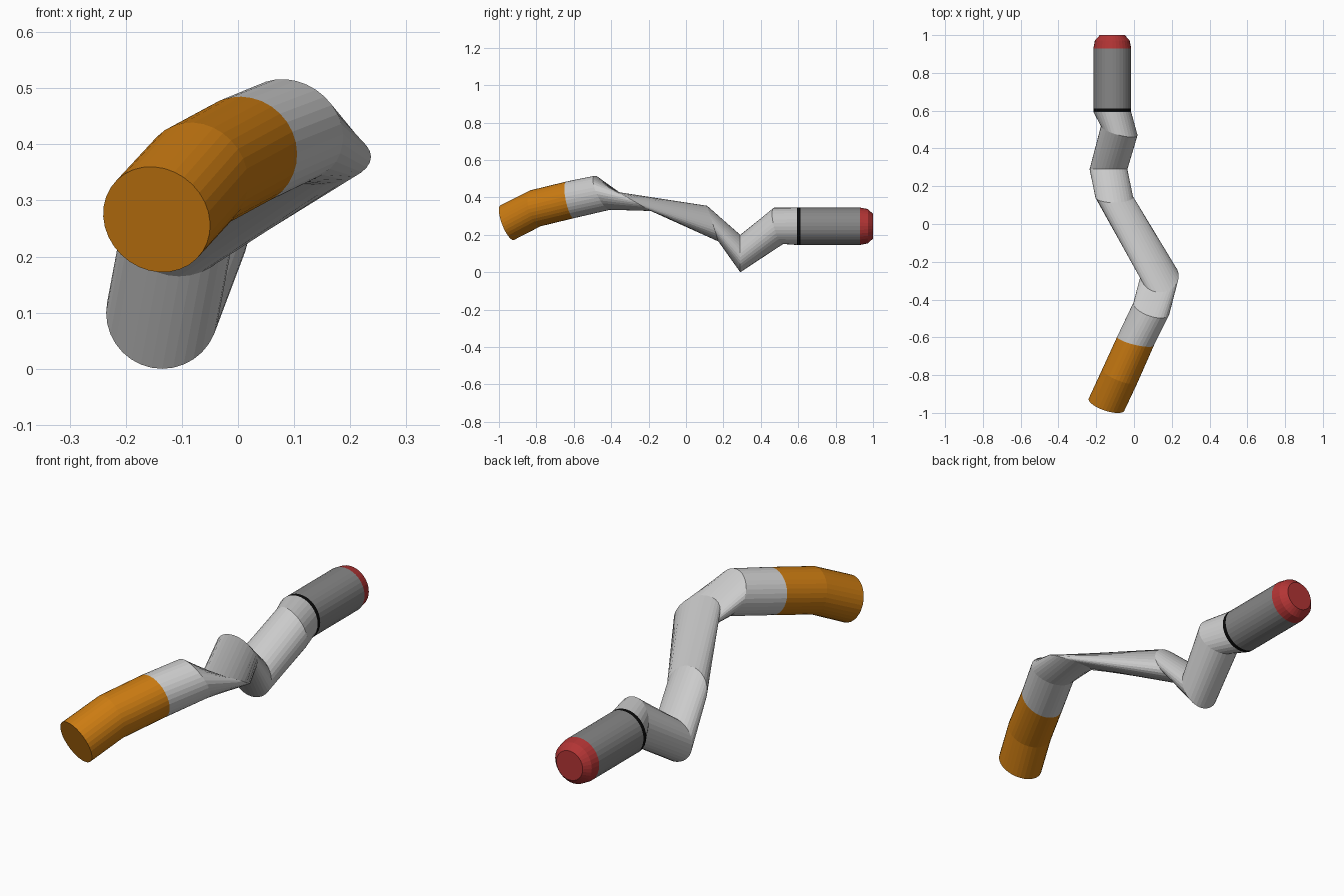
import bpy, bmesh, math
from mathutils import Vector

if "Cube" in bpy.data.objects:
    bpy.data.objects.remove(bpy.data.objects["Cube"])

SIDES = 32
R = 0.1

# Cross-sections along the bent stick: centre, facing direction
FILTER_END = ((-0.145, -0.955, 0.266), (0.30, 0.89, 0.34))
FILTER_MID = ((-0.075, -0.805, 0.342), (0.36, 0.90, 0.25))
FILTER_TOP = ((0.008, -0.62, 0.387), (0.23, 0.95, 0.20))
BEND_1 = ((0.092, -0.447, 0.425), (0.30, 0.86, 0.41))
PINCH = ((0.137, -0.275, 0.378), (0.0, 0.5, 0.86))
BEND_2 = ((-0.105, 0.143, 0.26), (0.0, 0.95, 0.30))
BEND_3 = ((-0.135, 0.29, 0.10), (0.0, 1.0, 0.0))
BEND_4 = ((-0.078, 0.495, 0.248), (0.27, 1.0, 0.26))


def straight(y):
    """Section on the straight burnt end."""
    return ((-0.115, y, 0.246), (0, 1, 0))


def tube(name, sections, color=None, radii=None):
    """Loft circles through the sections, with closed ends."""
    bm = bmesh.new()
    rings = []
    for i, (centre, facing) in enumerate(sections):
        q = Vector((0, 1, 0)).rotation_difference(Vector(facing).normalized())
        r = radii[i] if radii else R
        ring = []
        for k in range(SIDES):
            a = 2 * math.pi * k / SIDES
            p = Vector((r * math.cos(a), 0, r * math.sin(a)))
            ring.append(bm.verts.new(Vector(centre) + q @ p))
        rings.append(ring)
    for a, b in zip(rings, rings[1:]):
        for k in range(SIDES):
            j = (k + 1) % SIDES
            bm.faces.new((a[k], a[j], b[j], b[k]))
    bm.faces.new(rings[0])
    bm.faces.new(rings[-1])
    bmesh.ops.recalc_face_normals(bm, faces=bm.faces)
    mesh = bpy.data.meshes.new(name)
    bm.to_mesh(mesh)
    bm.free()
    obj = bpy.data.objects.new(name, mesh)
    bpy.context.collection.objects.link(obj)
    if color:
        mat = bpy.data.materials.new(name + "_color")
        mat.diffuse_color = (*color, 1)
        mat.use_nodes = True
        mat.node_tree.nodes["Principled BSDF"].inputs["Base Color"].default_value = mat.diffuse_color
        mesh.materials.append(mat)
    return obj


# Orange filter
tube("filter", [FILTER_END, FILTER_MID, FILTER_TOP], (0.60, 0.20, 0.006))
# Crumpled paper body
tube("paper", [FILTER_TOP, BEND_1, PINCH, BEND_2, BEND_3, BEND_4, straight(0.593)])
# Burn line, ash and glowing tip
tube("burn_line", [straight(0.593), straight(0.612)], (0.003, 0.003, 0.003))
tube("ash", [straight(0.612), straight(0.93)], (0.24, 0.24, 0.24))
tube("ember", [straight(0.93), straight(0.972), straight(1.0)],
     (0.45, 0.035, 0.035), [R, 0.092, 0.066])
